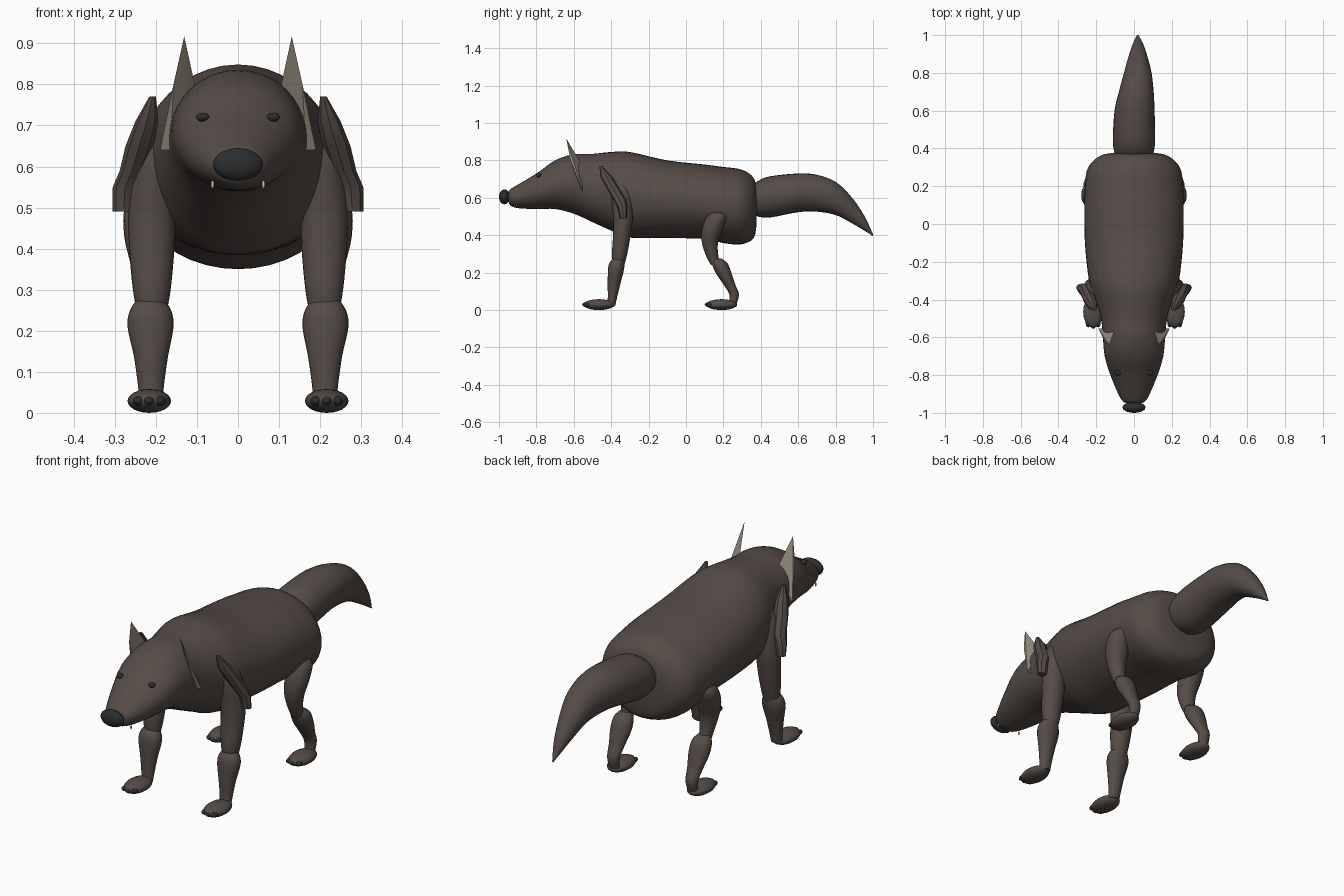
import bpy, bmesh, math
from mathutils import Vector

cube = bpy.data.objects.get("Cube")
if cube:
    bpy.data.objects.remove(cube, do_unlink=True)


def material(name, rgb):
    m = bpy.data.materials.new(name)
    m.use_nodes = True
    m.diffuse_color = (*rgb, 1)
    m.node_tree.nodes["Principled BSDF"].inputs["Base Color"].default_value = (*rgb, 1)
    return m


fur = material("brown_fur", (0.092, 0.072, 0.063))
black = material("black_nose", (0.025, 0.027, 0.028))
pale = material("pale_ear", (0.30, 0.27, 0.205))
ivory = material("ivory_tooth", (0.55, 0.52, 0.42))


def finish(bm, name, mat, angle=50):
    bmesh.ops.recalc_face_normals(bm, faces=bm.faces)
    mesh = bpy.data.meshes.new(name)
    bm.to_mesh(mesh)
    bm.free()
    mesh.materials.append(mat)
    ob = bpy.data.objects.new(name, mesh)
    bpy.context.collection.objects.link(ob)
    if angle:
        bpy.ops.object.select_all(action="DESELECT")
        ob.select_set(True)
        bpy.context.view_layer.objects.active = ob
        bpy.ops.object.shade_smooth_by_angle(angle=math.radians(angle))
    return ob


def smooth_path(rows, steps):
    """Catmull-Rom interpolation of section rows."""
    out = []
    for i in range(len(rows) - 1):
        a, b, c, d = (rows[max(0, min(len(rows) - 1, i + k))] for k in (-1, 0, 1, 2))
        for s in range(steps):
            t = s / steps
            out.append([0.5 * (2 * q + (r - p) * t + (2 * p - 5 * q + 4 * r - w) * t * t
                               + (3 * q - p - 3 * r + w) * t ** 3)
                        for p, q, r, w in zip(a, b, c, d)])
    return out + [rows[-1]]


def loft(name, rows, axis, sides=24, steps=4, mat=fur, angle=50):
    """Rows of x, y, z and two radii; sections lie across the given axis."""
    bm = bmesh.new()
    rings = []
    for x, y, z, r1, r2 in smooth_path(rows, steps):
        ring = []
        for k in range(sides):
            a = math.tau * k / sides
            u, v = r1 * math.cos(a), r2 * math.sin(a)
            ring.append(bm.verts.new((x + u, y, z + v) if axis == "y" else (x + u, y + v, z)))
        rings.append(ring)
    for lo, hi in zip(rings, rings[1:]):
        for k in range(sides):
            n = (k + 1) % sides
            bm.faces.new((lo[k], lo[n], hi[n], hi[k]))
    bm.faces.new(rings[0])
    bm.faces.new(rings[-1])
    return finish(bm, name, mat, angle)


def ball(name, centre, size, mat=fur):
    bm = bmesh.new()
    bmesh.ops.create_uvsphere(bm, u_segments=20, v_segments=12, radius=1)
    bmesh.ops.scale(bm, vec=size, verts=bm.verts)
    bmesh.ops.translate(bm, vec=centre, verts=bm.verts)
    return finish(bm, name, mat)


# Body and head: y, top, bottom, half width
profile = [(-.95, .625, .585, .03), (-.94, .645, .56, .058), (-.9, .67, .545, .083),
           (-.8, .73, .54, .125), (-.7, .80, .54, .155), (-.6, .833, .515, .165),
           (-.5, .835, .47, .175), (-.4, .845, .425, .205), (-.3, .845, .387, .238),
           (-.1, .80, .385, .26), (.1, .778, .38, .263), (.2, .765, .358, .26),
           (.28, .755, .35, .25), (.33, .735, .362, .22), (.365, .70, .39, .17),
           (.378, .64, .46, .1)]
loft("body_and_head", [(0, y, (t + b) / 2, w, (t - b) / 2) for y, t, b, w in profile], "y", 40)

# Tail, curving down to its tip
tail = [(0, .36, .665, .51, .09), (0, .385, .69, .5, .105), (0, .45, .715, .495, .112),
        (.003, .6, .73, .523, .106), (.012, .7, .723, .526, .092), (.02, .8, .685, .508, .073),
        (.021, .88, .61, .468, .052), (.021, .95, .51, .427, .029), (.02, 1, .405, .395, .004)]
loft("tail", [(x, y, (t + b) / 2, w, (t - b) / 2) for x, y, t, b, w in tail], "y", 28)

# Nose
ball("nose", (0, -.971, .605), (.061, .029, .04), black)

# Leg sections: x, y, z, half width, half depth
front_upper = [(.19, -.35, .68, .025, .03), (.2, -.345, .62, .05, .055),
               (.21, -.337, .5, .057, .053), (.21, -.343, .4, .055, .047),
               (.21, -.355, .3, .046, .041), (.21, -.36, .24, .035, .03)]
front_lower = [(.213, -.36, .28, .03, .025), (.213, -.37, .25, .05, .041),
               (.213, -.375, .21, .056, .042), (.212, -.385, .14, .042, .034),
               (.212, -.393, .07, .032, .025), (.212, -.4, .025, .028, .022)]
rear_upper = [(.215, .175, .535, .02, .03), (.225, .165, .5, .05, .055),
              (.222, .14, .43, .055, .055), (.215, .128, .36, .046, .043),
              (.212, .14, .29, .034, .033), (.212, .16, .24, .028, .026)]
rear_lower = [(.212, .165, .275, .025, .025), (.212, .18, .25, .046, .042),
              (.212, .2, .2, .05, .042), (.212, .23, .14, .038, .032),
              (.212, .257, .085, .03, .026), (.212, .25, .03, .025, .02)]
shoulder_flap = [(.208, -.455, .77, .008, .008), (.222, -.425, .71, .028, .032),
                 (.24, -.39, .65, .034, .034), (.258, -.355, .59, .03, .036),
                 (.275, -.34, .55, .03, .026), (.278, -.335, .49, .028, .018)]

for side, s in (("left", 1), ("right", -1)):
    def flip(rows):
        return [(s * r[0], *r[1:]) for r in rows]

    loft(side + "_front_upper_leg", flip(front_upper), "z")
    loft(side + "_front_lower_leg", flip(front_lower), "z")
    loft(side + "_rear_upper_leg", flip(rear_upper), "z")
    loft(side + "_rear_lower_leg", flip(rear_lower), "z")
    loft(side + "_shoulder_flap", flip(shoulder_flap), "z", sides=8, steps=1, angle=30)

    # Paws with three dark claws each
    for end, y in (("front", -.465), ("rear", .19)):
        ball(f"{side}_{end}_paw", (s * .216, y, .029), (.053, .084, .029))
        for k in (-1, 0, 1):
            ball(f"{side}_{end}_claw_{k + 2}", (s * .216 + k * .026, y - .068 + abs(k) * .008, .029),
                 (.014, .022, .012), black)

    # Eye and small tooth
    ball(side + "_eye", (s * .086, -.788, .72), (.016, .014, .011), black)
    ball(side + "_tooth", (s * .062, -.915, .556), (.004, .004, .01), ivory)

    # Pointed ear, hollow at the front
    bm = bmesh.new()
    tip, inner, fold, front, low, back = (bm.verts.new((s * x, y, z)) for x, y, z in (
        (.131, -.64, .917), (.1, -.555, .775), (.125, -.575, .76),
        (.157, -.618, .8), (.165, -.56, .64), (.19, -.553, .64)))
    for face in ((tip, inner, fold), (tip, fold, front), (fold, low, front),
                 (tip, front, back), (front, low, back), (tip, back, inner),
                 (inner, back, low), (inner, low, fold)):
        bm.faces.new(face)
    finish(bm, side + "_ear", pale, 0)
